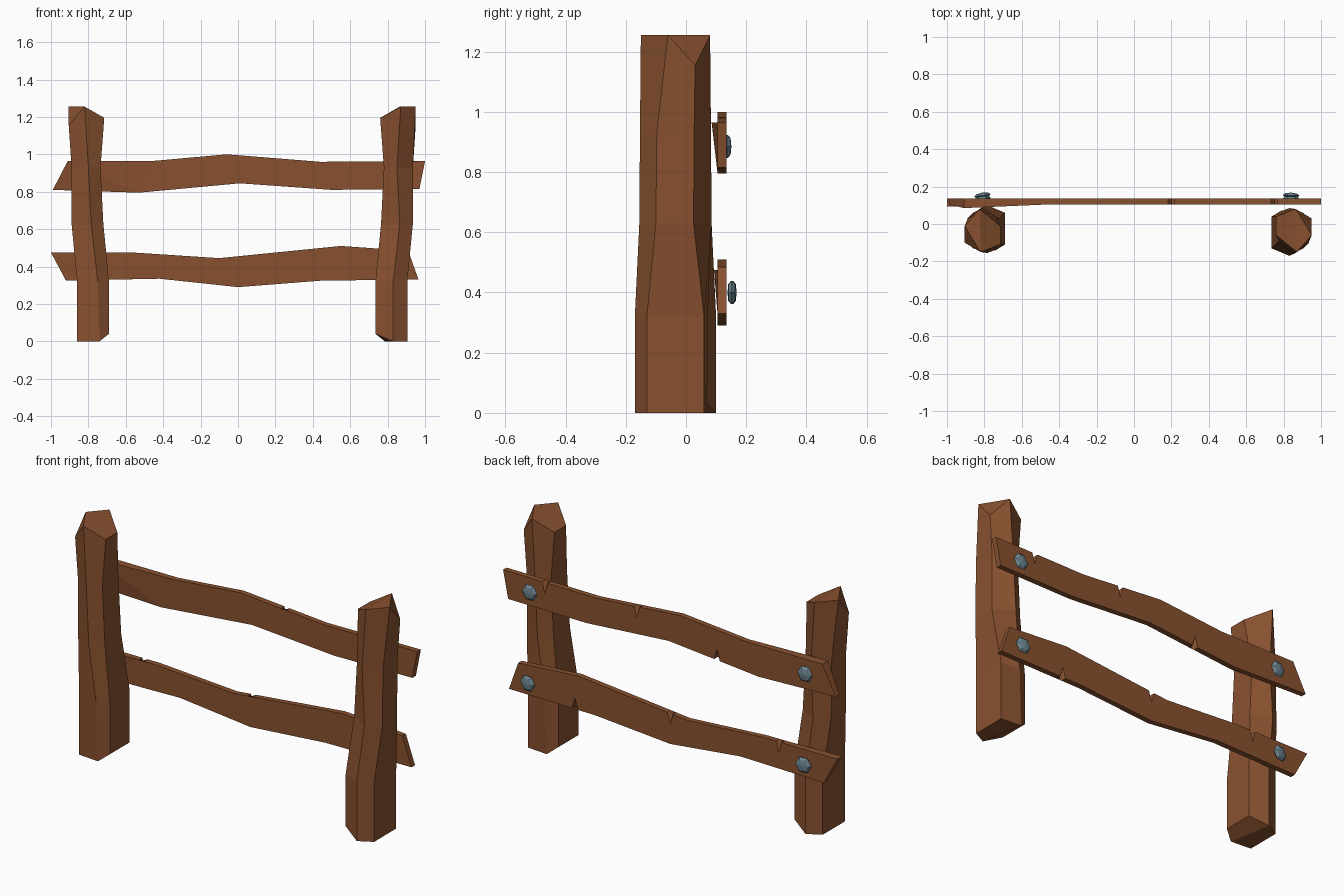
import bpy, bmesh, math
from mathutils import Matrix, Vector

if "Cube" in bpy.data.objects:
    bpy.data.objects.remove(bpy.data.objects["Cube"])


def material(name, rgb):
    m = bpy.data.materials.new(name)
    m.diffuse_color = (*rgb, 1)
    m.use_nodes = True
    m.node_tree.nodes["Principled BSDF"].inputs["Base Color"].default_value = m.diffuse_color
    return m


WOOD = material("brown_wood", (0.25, 0.083, 0.029))
STEEL = material("blue_grey_steel", (0.15, 0.235, 0.28))


def finish(bm, name, mat):
    bmesh.ops.recalc_face_normals(bm, faces=bm.faces)
    me = bpy.data.meshes.new(name)
    bm.to_mesh(me)
    bm.free()
    me.materials.append(mat)
    ob = bpy.data.objects.new(name, me)
    bpy.context.collection.objects.link(ob)
    return ob


# Post sections: z, inner x, front x, back x, outer x,
# then y of front ridge, outer front, outer back, back ridge
LEVELS = [
    (0.00, 0.735, 0.83, 0.785, 0.905, -0.17, -0.13, 0.06, 0.07),
    (0.32, 0.735, 0.83, 0.795, 0.905, -0.17, -0.13, 0.06, 0.072),
    (0.63, 0.765, 0.865, 0.83, 0.935, -0.155, -0.10, 0.025, 0.085),
    (0.93, 0.78, 0.85, 0.845, 0.935, -0.153, -0.097, 0.027, 0.083),
    (1.255, 0.76, 0.87, 0.865, 0.95, -0.15, -0.06, 0.03, 0.08),
]


def post(name, turn):
    """Crooked six-sided log; the left one is the right one turned half round."""
    bm = bmesh.new()
    rings = []
    shift = 0 if turn > 0 else 0.045
    for i, (z, xi, xf, xb, xo, yf, yof, yob, yb) in enumerate(LEVELS):
        dz = [0] * 6
        if i == 0:                       # worn inner foot
            dz = [0, 0, 0, 0, 0.04, 0.04]
        if i == len(LEVELS) - 1:         # sloped top with a chipped corner
            dz = [0, 0, -0.1, 0, -0.06, -0.06]
        pts = [(xf, yf), (xo, yof), (xo, yob), (xb, yb), (xi, 0.04), (xi, yof)]
        rings.append([bm.verts.new((x * turn + shift, (y + 0.035) * turn - 0.035, z + h))
                      for (x, y), h in zip(pts, dz)])
    for a, b in zip(rings, rings[1:]):
        for k in range(6):
            n = (k + 1) % 6
            bm.faces.new((a[k], a[n], b[n], b[k]))
    t, f = rings[-1], rings[0]
    bm.faces.new((t[0], t[1], t[3]))
    bm.faces.new((t[1], t[2], t[3]))
    bm.faces.new((t[0], t[3], t[4], t[5]))
    bm.faces.new(f[:4])
    bm.faces.new((f[0], f[3], f[4], f[5]))
    finish(bm, name, WOOD)


def edge_with_notches(line, notches, side):
    """Points along a rail edge: (x, z, depth of notch on the back face)."""
    pts = [(x, z, 0) for x, z in line]
    for nx in notches:
        for (x0, z0), (x1, z1) in zip(line, line[1:]):
            if x0 < nx < x1:
                for off, cut in ((-0.017, 0), (0, 0.06), (0.017, 0)):
                    t = (nx + off - x0) / (x1 - x0)
                    pts.append((nx + off, z0 + t * (z1 - z0), -side * cut))
    return sorted(pts)


def rail(name, top, bottom, top_notches, bottom_notches, splay):
    """Wavy board; cracks are V cuts open on the back, running out at the front."""
    up = edge_with_notches(top, top_notches, 1)
    low = edge_with_notches(bottom, bottom_notches, -1)
    loop = up + low[::-1]
    bm = bmesh.new()
    front, back = [], []
    for i, (x, z, cut) in enumerate(loop):
        front.append(bm.verts.new((x, 0.105 - (splay if i == 0 else 0), z)))
        back.append(bm.verts.new((x, 0.135, z + cut)))
    n = len(loop)
    for k in range(n):
        m = (k + 1) % n
        bm.faces.new((front[k], front[m], back[m], back[k]))
    # front and back faces, one panel per bend
    caps = []
    for i in range(len(top) - 1):
        ids = [k for k, p in enumerate(loop)
               if (top if k < len(up) else bottom)[i][0] - 1e-6 <= p[0]
               <= (top if k < len(up) else bottom)[i + 1][0] + 1e-6]
        for side in (front, back):
            face = bm.faces.new([side[k] for k in ids])
            face.normal_update()
            caps.append(face)
    bmesh.ops.triangulate(bm, faces=caps)
    bmesh.ops.dissolve_limit(bm, angle_limit=0.005, verts=[], edges=bm.edges)
    finish(bm, name, WOOD)


def bolt(name, x, y, z, tilt):
    """Squashed six-sided domed bolt head facing the back."""
    bm = bmesh.new()
    bmesh.ops.create_uvsphere(bm, u_segments=6, v_segments=4, radius=0.045)
    bmesh.ops.scale(bm, vec=(1, 1, 0.33), verts=bm.verts)
    rot = Matrix.Rotation(tilt, 4, 'Z') @ Matrix.Rotation(math.radians(90), 4, 'X') \
        @ Matrix.Rotation(math.radians(30), 4, 'Z')
    bmesh.ops.transform(bm, matrix=Matrix.Translation(Vector((x, y, z))) @ rot, verts=bm.verts)
    finish(bm, name, STEEL)


post("right_post", 1)
post("left_post", -1)

rail("upper_rail",
     [(-0.91, 0.965), (-0.45, 0.965), (-0.06, 1.0), (0.44, 0.96), (1.0, 0.965)],
     [(-0.99, 0.81), (-0.53, 0.795), (0.01, 0.845), (0.5, 0.81), (0.97, 0.815)],
     [0.2, 0.75], [-0.28], 0.02)
rail("lower_rail",
     [(-1.0, 0.475), (-0.56, 0.475), (-0.1, 0.445), (0.55, 0.51), (0.91, 0.485)],
     [(-0.92, 0.325), (-0.42, 0.335), (0.0, 0.29), (0.45, 0.325), (0.965, 0.33)],
     [-0.65, 0.0], [0.57], 0.012)

# Bolt heads on the back of each rail end
for side, x in (("right", 0.84), ("left", -0.81)):
    bolt(side + "_upper_bolt", x, 0.136, 0.885, 0.1 if x < 0 else 0)
    bolt(side + "_lower_bolt", x, 0.153, 0.40, 0.15 if x < 0 else -0.05)
